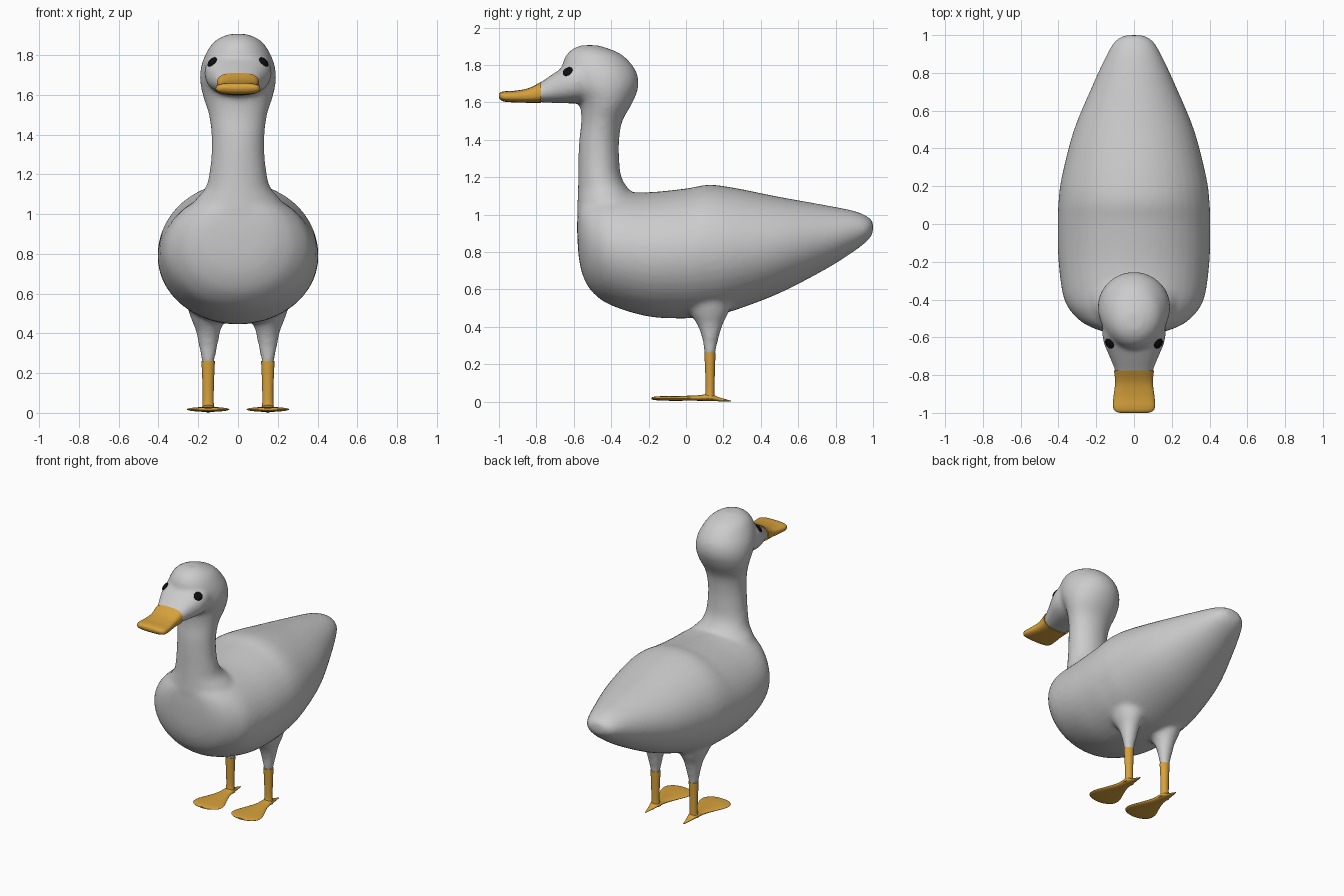
import bpy, bmesh, math
from mathutils import Vector

if "Cube" in bpy.data.objects:
    bpy.data.objects.remove(bpy.data.objects["Cube"])


def material(name, rgb):
    m = bpy.data.materials.new(name)
    m.diffuse_color = (*rgb, 1)
    m.use_nodes = True
    m.node_tree.nodes["Principled BSDF"].inputs["Base Color"].default_value = m.diffuse_color
    return m


WHITE = material("feather_white", (0.60, 0.60, 0.60))
ORANGE = material("bill_orange", (0.68, 0.36, 0.045))
BLACK = material("eye_black", (0.004, 0.004, 0.004))


def spline(rows, steps):
    """Catmull-Rom resampling of rows of numbers."""
    out = []
    for i in range(len(rows) - 1):
        p = [rows[max(0, min(len(rows) - 1, i + k))] for k in (-1, 0, 1, 2)]
        for s in range(steps):
            t = s / steps
            out.append([0.5 * (2 * b + (c - a) * t + (2 * a - 5 * b + 4 * c - d) * t * t
                               + (3 * b - a - 3 * c + d) * t ** 3) for a, b, c, d in zip(*p)])
    return out + [list(rows[-1])]


def loft(bm, axis, rows, x=0, n=40, steps=5, power=1.0):
    """Rows are (position on axis, low, high, half width)."""
    rings = []
    for t, lo, hi, w in spline(rows, steps):
        ring = []
        for k in range(n):
            a = 2 * math.pi * k / n
            c, s = math.cos(a), math.sin(a)
            u = x + w * math.copysign(abs(c) ** power, c)
            v = (lo + hi) / 2 + (hi - lo) / 2 * math.copysign(abs(s) ** power, s)
            ring.append(bm.verts.new((u, t, v) if axis == "y" else (u, v, t)))
        rings.append(ring)
    for r0, r1 in zip(rings, rings[1:]):
        for k in range(n):
            bm.faces.new((r0[k], r0[(k + 1) % n], r1[(k + 1) % n], r1[k]))
    bm.faces.new(rings[0])
    bm.faces.new(rings[-1])


def finish(name, bm, mat):
    bmesh.ops.recalc_face_normals(bm, faces=bm.faces)
    me = bpy.data.meshes.new(name)
    bm.to_mesh(me)
    bm.free()
    me.materials.append(mat)
    ob = bpy.data.objects.new(name, me)
    bpy.context.collection.objects.link(ob)
    bpy.ops.object.select_all(action="DESELECT")
    ob.select_set(True)
    bpy.context.view_layer.objects.active = ob
    bpy.ops.object.shade_smooth_by_angle(angle=math.radians(50))
    return ob


bm = bmesh.new()
# torso, chest to tail
loft(bm, "y", [(-.582, .90, .99, .04), (-.573, .77, 1.06, .14), (-.55, .67, 1.09, .22),
               (-.50, .585, 1.11, .30), (-.40, .515, 1.12, .37), (-.20, .455, 1.12, .40),
               (0, .445, 1.14, .405), (.12, .455, 1.16, .40), (.25, .485, 1.145, .383),
               (.50, .58, 1.095, .318), (.75, .71, 1.05, .213), (.90, .805, 1.02, .143),
               (.97, .86, .99, .10), (1.0, .90, .965, .05)])
# neck and skull
loft(bm, "z", [(.80, -.54, -.22, .26), (1.0, -.58, -.20, .25), (1.07, -.58, -.23, .215),
               (1.13, -.578, -.30, .165), (1.20, -.576, -.345, .145), (1.30, -.575, -.357, .134),
               (1.40, -.571, -.357, .134), (1.50, -.56, -.34, .147), (1.60, -.57, -.285, .178),
               (1.68, -.62, -.255, .192), (1.75, -.65, -.26, .184), (1.81, -.66, -.295, .16),
               (1.86, -.635, -.35, .128), (1.89, -.60, -.42, .085), (1.906, -.56, -.47, .04)])
# face running into the bill
loft(bm, "y", [(-.42, 1.63, 1.78, .12), (-.55, 1.60, 1.83, .165), (-.62, 1.595, 1.81, .163),
               (-.70, 1.597, 1.76, .132), (-.77, 1.60, 1.712, .104), (-.82, 1.604, 1.68, .096)],
     power=.85)
# thighs
for sx in (-1, 1):
    loft(bm, "z", [(.20, .103, .153, .026), (.26, .098, .158, .033), (.35, .083, .178, .05),
                   (.42, .055, .20, .064), (.47, .02, .225, .085), (.55, -.02, .25, .11)],
         x=.15 * sx)
body = finish("body", bm, WHITE)

# fuse the body volumes and soften their joints
rm = body.modifiers.new("fuse", "REMESH")
rm.mode = "VOXEL"
rm.voxel_size = .014
rm.use_smooth_shade = True
sm = body.modifiers.new("soften", "SMOOTH")
sm.factor = .5
sm.iterations = 12
dg = bpy.context.evaluated_depsgraph_get()
fused = bpy.data.meshes.new_from_object(body.evaluated_get(dg))
body.modifiers.clear()
body.data = fused
fused.materials.clear()
fused.materials.append(WHITE)
fused.polygons.foreach_set("material_index", [0] * len(fused.polygons))
fused.shade_smooth()
bpy.context.view_layer.update()

# bill
bm = bmesh.new()
loft(bm, "y", [(-.775, 1.598, 1.71, .106), (-.84, 1.598, 1.677, .10), (-.91, 1.60, 1.663, .108),
               (-.965, 1.603, 1.66, .112), (-.99, 1.612, 1.655, .10), (-1.0, 1.627, 1.645, .075)],
     power=.7)
finish("bill", bm, ORANGE)

for side, sx in (("left", 1), ("right", -1)):
    # shank
    bm = bmesh.new()
    loft(bm, "z", [(.012, .09, .155, .034), (.05, .104, .153, .028), (.15, .103, .154, .029),
                   (.262, .098, .158, .034)], x=.15 * sx, n=24)
    finish(side + "_shank", bm, ORANGE)
    # webbed foot with hind toe
    bm = bmesh.new()
    loft(bm, "y", [(-.185, .012, .022, .03), (-.175, .01, .026, .07), (-.14, .006, .029, .103),
                   (-.09, .005, .03, .104), (-.02, .005, .031, .075), (.06, .005, .034, .044),
                   (.13, .004, .04, .034), (.18, .002, .022, .02), (.24, 0, .006, .004)],
         x=.15 * sx, n=24)
    finish(side + "_foot", bm, ORANGE)
    # eye lying flat on the head
    ok, loc, nor, _ = body.closest_point_on_mesh(Vector((.16 * sx, -.655, 1.795)))
    bm = bmesh.new()
    bmesh.ops.create_uvsphere(bm, u_segments=20, v_segments=12, radius=.029)
    eye = finish(side + "_eye", bm, BLACK)
    eye.location = loc
    eye.rotation_euler = nor.to_track_quat("Z", "Y").to_euler()
    eye.scale = (1, 1, .35)
